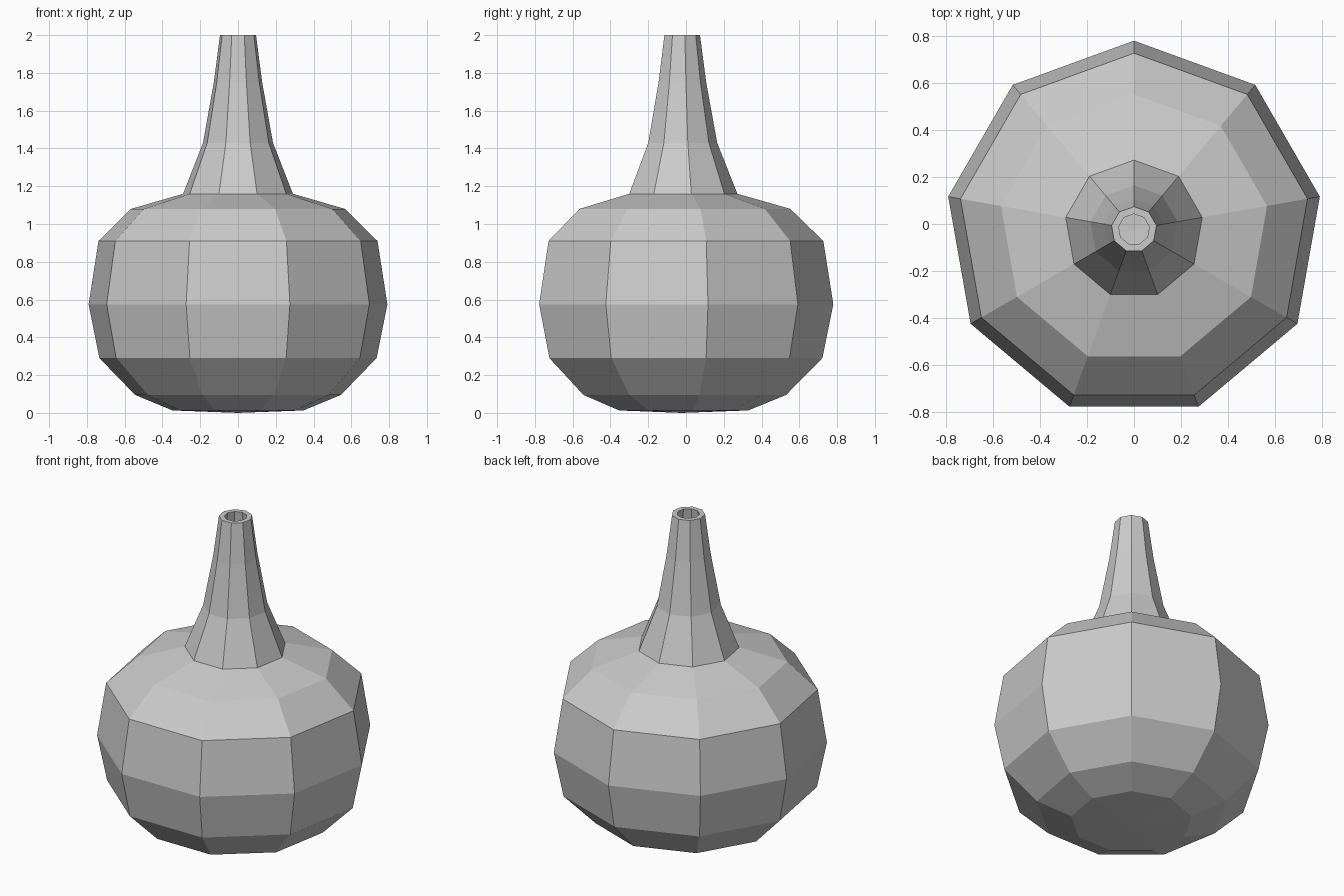
import bpy, bmesh
from math import pi, radians, cos
from mathutils import Vector, Matrix

if "Cube" in bpy.data.objects:
    bpy.data.objects.remove(bpy.data.objects["Cube"])

SIDES = 9
CENTRE_Y = -0.023  # nine-sided plan, shifted so its bounds are centred

# Outer silhouette (radius, height), from base centre to lip
OUTER = [(0, 0.0), (0.352, 0.013), (0.553, 0.095), (0.745, 0.29), (0.803, 0.575),
         (0.75, 0.91), (0.575, 1.08), (0.295, 1.16), (0.188, 1.43), (0.13, 1.75), (0.097, 2.0)]
# Inner wall, from lip back down to the inside floor
INNER = [(0.066, 2.0), (0.097, 1.75), (0.155, 1.425), (0.265, 1.135), (0.56, 1.045),
         (0.72, 0.895), (0.77, 0.575), (0.715, 0.30), (0.535, 0.12), (0.345, 0.043), (0, 0.03)]


def lathe(name, profile, sides):
    bm = bmesh.new()
    verts = [bm.verts.new((0, r, z)) for r, z in profile]
    edges = [bm.edges.new(pair) for pair in zip(verts, verts[1:])]
    bmesh.ops.spin(bm, geom=verts + edges, axis=(0, 0, 1), cent=(0, 0, 0),
                   angle=2 * pi, steps=sides, use_duplicate=False)
    bmesh.ops.remove_doubles(bm, verts=bm.verts[:], dist=0.0005)
    bmesh.ops.recalc_face_normals(bm, faces=bm.faces[:])
    bmesh.ops.translate(bm, verts=bm.verts[:], vec=(0, CENTRE_Y, 0))
    mesh = bpy.data.meshes.new(name)
    bm.to_mesh(mesh)
    bm.free()
    obj = bpy.data.objects.new(name, mesh)
    bpy.context.collection.objects.link(obj)
    return obj


# Hollow flat-faced bottle
lathe("bottle", OUTER + INNER, SIDES)
